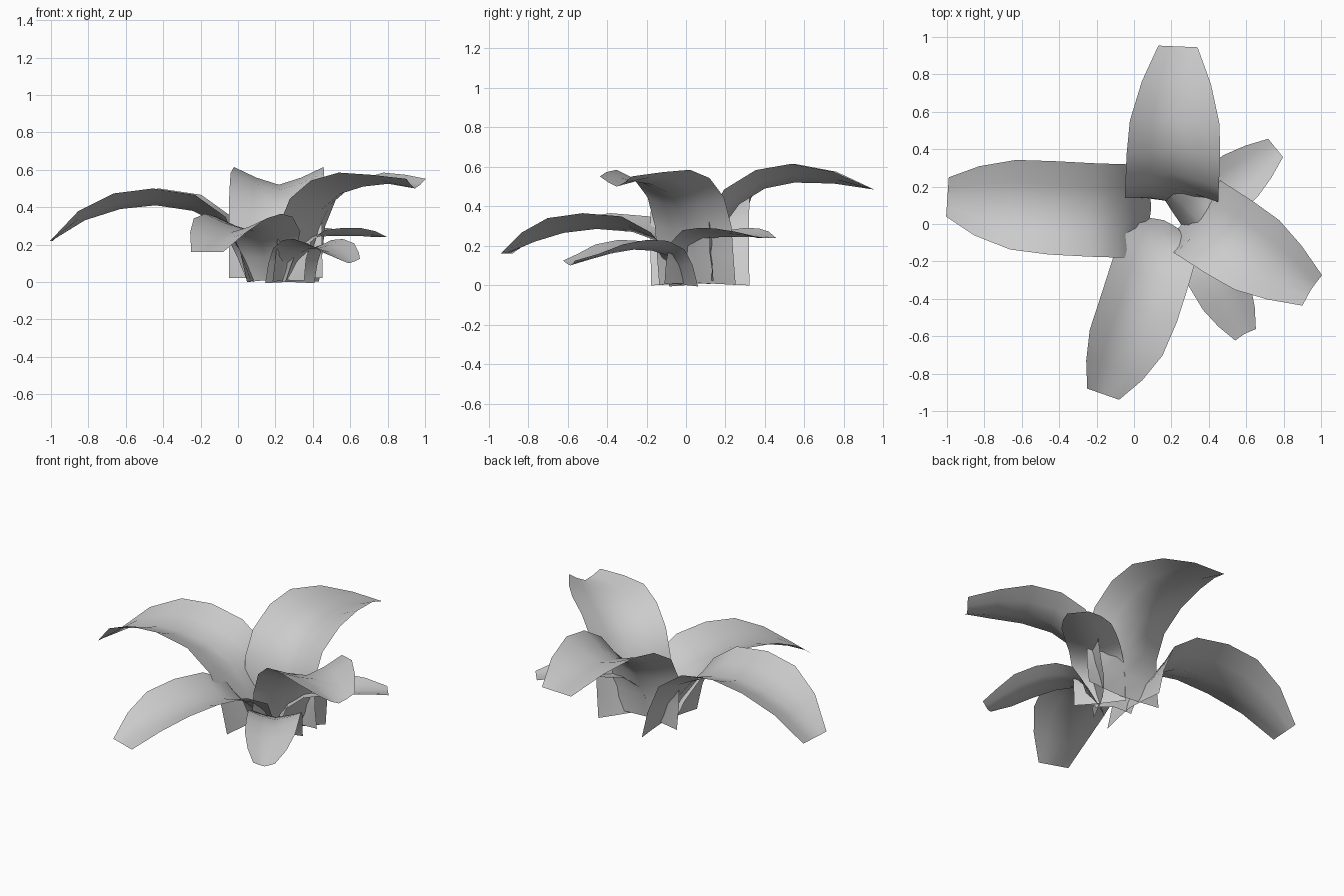
import bpy
import bmesh
import math
from mathutils import Vector

cube = bpy.data.objects.get("Cube")
if cube:
    bpy.data.objects.remove(cube, do_unlink=True)

# Single plain colour
grey = bpy.data.materials.new("plain_grey")
grey.use_nodes = True
colour = (0.6, 0.6, 0.6, 1)
grey.diffuse_color = colour
grey.node_tree.nodes["Principled BSDF"].inputs["Base Color"].default_value = colour

# Shared shape: width and fold strength from root to tip, and the V cross-section
WIDTH = (1, 1, 1, 1, 1, 0.96, 0.74, 0.42)
FOLD = (-0.3, 0.1, 0.7, 1, 1, 0.95, 0.6, 0)
SECTION = ((-1, 1), (-0.5, 0.4), (0, 0), (0.5, 0.4), (1, 1))


def leaf(name, root, tip, half_width, fold, spine, bend=0, root_width=1, tip_fold=0):
    """Folded strip arching from root to tip; spine holds (reach, height)."""
    root, tip = Vector((*root, 0)), Vector((*tip, 0))
    out = (tip - root).normalized()
    up = Vector((0, 0, 1))
    side = up.cross(out)
    length = spine[-1][0]
    pts = [root + out * r + up * z + side * (bend * math.sin(math.pi * r / length))
           for r, z in spine]
    widths = (root_width, (1 + root_width) / 2, *WIDTH[2:])
    folds = (*FOLD[:-1], tip_fold)
    bm = bmesh.new()
    rows = []
    for i, p in enumerate(pts):
        tangent = (pts[min(i + 1, len(pts) - 1)] - pts[max(i - 1, 0)]).normalized()
        normal = tangent.cross(side).normalized()
        rows.append([bm.verts.new(p + side * (t * half_width * widths[i])
                                  + normal * (h * fold * folds[i]))
                     for t, h in SECTION])
    for a, b in zip(rows, rows[1:]):
        for j in range(len(SECTION) - 1):
            bm.faces.new((a[j], b[j], b[j + 1], a[j + 1])).smooth = True
    bmesh.ops.recalc_face_normals(bm, faces=bm.faces)
    if sum(f.normal.z for f in bm.faces) < 0:
        bmesh.ops.reverse_faces(bm, faces=bm.faces)
    mesh = bpy.data.meshes.new(name)
    bm.to_mesh(mesh)
    bm.free()
    mesh.materials.append(grey)
    bpy.context.collection.objects.link(bpy.data.objects.new(name, mesh))


# Large leaves
leaf("left_side_long_leaf", (0.09, 0.07), (-1, 0.145), 0.25, 0.09,
     [(0, 0.01), (0.07, 0.16), (0.18, 0.3), (0.33, 0.38),
      (0.53, 0.41), (0.72, 0.39), (0.91, 0.33), (1.09, 0.22)], bend=0.02)
leaf("back_leaf", (0.2, 0.12), (0.235, 0.95), 0.25, 0.1,
     [(0, 0.025), (0.02, 0.16), (0.07, 0.3), (0.15, 0.41),
      (0.28, 0.49), (0.43, 0.52), (0.63, 0.515), (0.83, 0.485)])
leaf("front_leaf", (0.16, 0.02), (-0.165, -0.91), 0.215, 0.08,
     [(0, 0.01), (0.06, 0.13), (0.16, 0.22), (0.3, 0.27),
      (0.49, 0.285), (0.67, 0.265), (0.83, 0.22), (0.985, 0.16)],
     bend=0.03, root_width=0.5)
leaf("front_corner_leaf", (0.29, 0.07), (0.945, -0.35), 0.23, 0.08,
     [(0, 0.01), (0.05, 0.14), (0.11, 0.27), (0.19, 0.39),
      (0.3, 0.47), (0.45, 0.51), (0.61, 0.525), (0.78, 0.5)], tip_fold=0.65)

# Small leaves
leaf("small_back_leaf", (0.25, 0), (0.755, 0.405), 0.15, 0.045,
     [(0, 0.01), (0.03, 0.12), (0.08, 0.19), (0.17, 0.235),
      (0.29, 0.245), (0.41, 0.245), (0.53, 0.245), (0.65, 0.24)])
leaf("small_front_leaf", (0.27, 0), (0.595, -0.59), 0.15, 0.05,
     [(0, 0), (0.05, 0.1), (0.11, 0.15), (0.2, 0.175),
      (0.31, 0.18), (0.44, 0.16), (0.56, 0.13), (0.67, 0.1)],
     bend=0.01, tip_fold=0.5)
